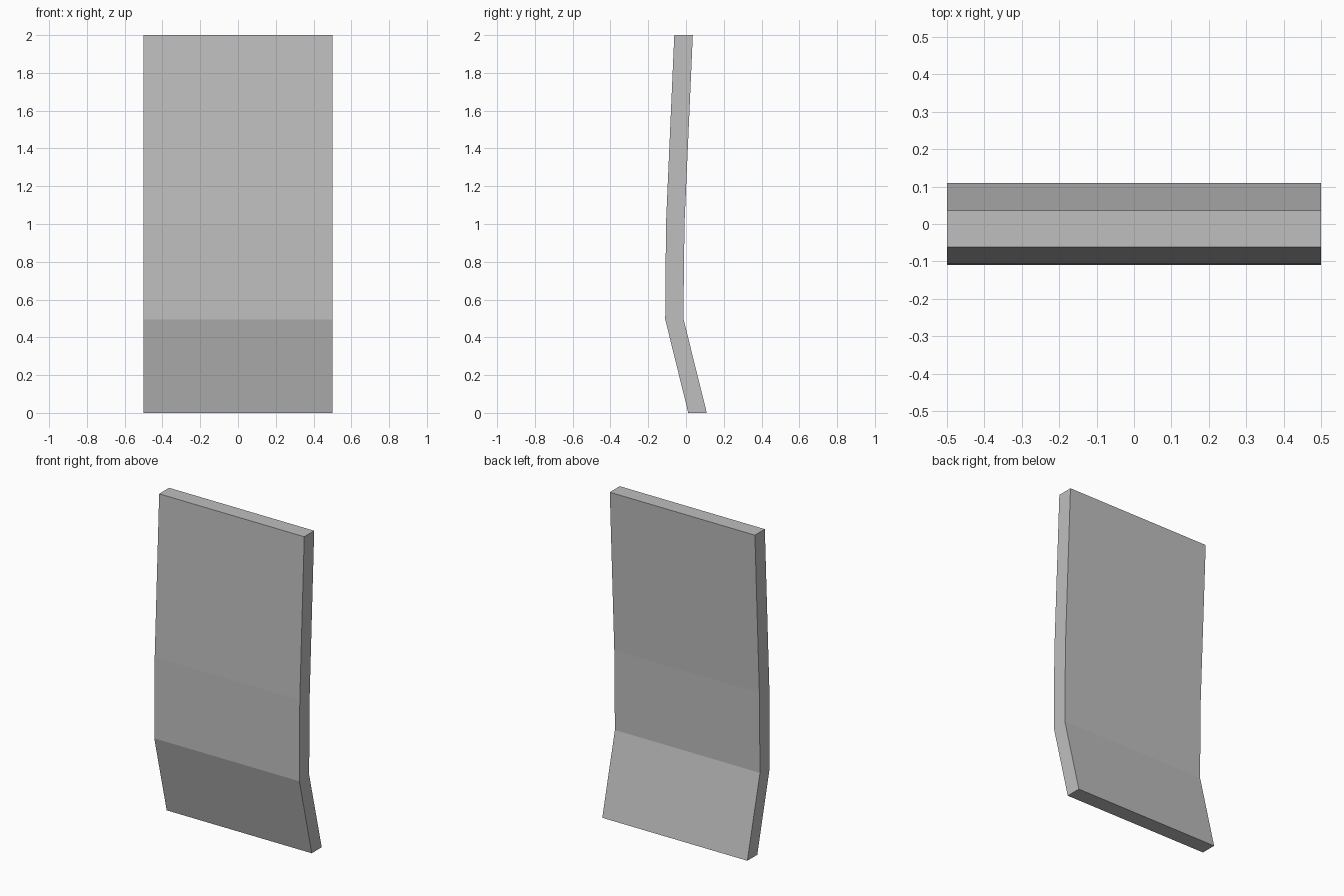
import bpy
import bmesh

cube = bpy.data.objects.get("Cube")
if cube:
    bpy.data.objects.remove(cube, do_unlink=True)

# Single plain grey finish
grey = bpy.data.materials.new("light_grey")
grey.use_nodes = True
colour = (0.52, 0.52, 0.52, 1.0)
grey.diffuse_color = colour
grey.node_tree.nodes["Principled BSDF"].inputs["Base Color"].default_value = colour

# Side profile of the bent panel as (y, z): up the front, down the back
front = [(0.012, 0.0), (-0.11, 0.495), (-0.106, 1.0), (-0.062, 2.0)]
back = [(0.036, 2.0), (-0.008, 1.0), (-0.014, 0.5), (0.11, 0.0)]
half_width = 0.5

# Sweep the profile across the width, one band per straight run
bm = bmesh.new()
left, right = ([bm.verts.new((x, y, z)) for y, z in front + back]
               for x in (half_width, -half_width))
count = len(left)
for i in range(count):
    j = (i + 1) % count
    bm.faces.new((left[i], left[j], right[j], right[i]))
for side in (left, right):
    for i in range(len(front) - 1):
        bm.faces.new((side[i], side[i + 1], side[count - 2 - i], side[count - 1 - i]))
bmesh.ops.recalc_face_normals(bm, faces=bm.faces)

mesh = bpy.data.meshes.new("bent_panel")
bm.to_mesh(mesh)
bm.free()
mesh.materials.append(grey)
panel = bpy.data.objects.new("bent_panel", mesh)
bpy.context.collection.objects.link(panel)
